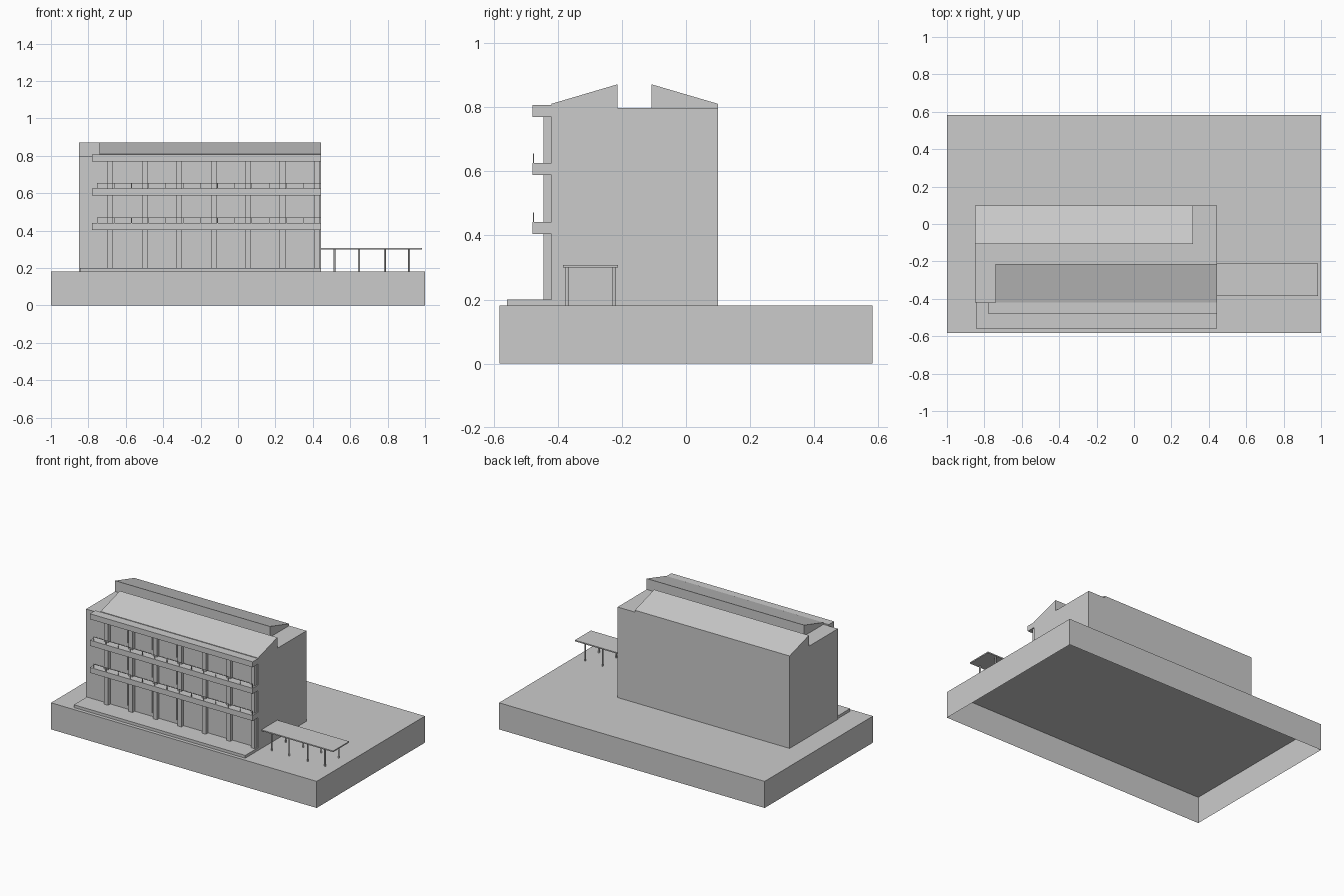
import bpy
import bmesh

cube = bpy.data.objects.get("Cube")
if cube:
    bpy.data.objects.remove(cube, do_unlink=True)

# One plain grey for everything
grey = bpy.data.materials.new("plain_grey")
grey.use_nodes = True
COLOUR = (0.6, 0.6, 0.6, 1)
grey.diffuse_color = COLOUR
grey.node_tree.nodes["Principled BSDF"].inputs["Base Color"].default_value = COLOUR


def finish(name, bm):
    bmesh.ops.recalc_face_normals(bm, faces=bm.faces)
    mesh = bpy.data.meshes.new(name)
    bm.to_mesh(mesh)
    bm.free()
    mesh.materials.append(grey)
    obj = bpy.data.objects.new(name, mesh)
    bpy.context.collection.objects.link(obj)
    return obj


def add_box(bm, x, y, z):
    verts = bmesh.ops.create_cube(bm, size=1)["verts"]
    for v in verts:
        for i, (low, high) in enumerate((x, y, z)):
            v.co[i] = low if v.co[i] < 0 else high
    return verts


def box(name, x, y, z):
    bm = bmesh.new()
    add_box(bm, x, y, z)
    return finish(name, bm)


def prism(name, profile, x):
    """Extrude a (y, z) profile along x."""
    bm = bmesh.new()
    face = bm.faces.new([bm.verts.new((x[0], y, z)) for y, z in profile])
    new = bmesh.ops.extrude_face_region(bm, geom=[face])["geom"]
    moved = [g for g in new if isinstance(g, bmesh.types.BMVert)]
    bmesh.ops.translate(bm, verts=moved, vec=(x[1] - x[0], 0, 0))
    return finish(name, bm)


LEFT, RIGHT = -0.85, 0.445
FRONT, BACK = -0.42, 0.1
GROUND, ROOF = 0.181, 0.797
BEAM_FRONT = -0.478

# Hollow plinth, open underneath
bm = bmesh.new()
add_box(bm, (-1, 1), (-0.582, 0.582), (0, GROUND))
bottom = [f for f in bm.faces if f.calc_center_median().z < 0.01]
bmesh.ops.delete(bm, geom=bottom, context="FACES_ONLY")
finish("plinth", bm)

# Main block, front pavement and the two opposed roof wedges
box("main_block", (LEFT, RIGHT), (FRONT, BACK), (GROUND, ROOF))
box("pavement", (-0.845, RIGHT), (-0.558, FRONT), (GROUND, 0.2))
prism("front_roof", [(FRONT, ROOF), (FRONT, 0.81), (-0.213, 0.871), (-0.213, ROOF)], (-0.74, RIGHT))
prism("back_roof", [(BACK, ROOF), (BACK, 0.81), (-0.108, 0.871), (-0.108, ROOF)], (LEFT, 0.315))

# Balcony slabs and eaves
beams = [("lower_balcony", 0.404, 0.441), ("upper_balcony", 0.588, 0.626), ("eaves", 0.769, 0.806)]
for name, low, high in beams:
    box(name, (-0.78, RIGHT), (BEAM_FRONT, FRONT), (low, high))

# Columns and shallow windows for each storey
columns, windows = bmesh.new(), bmesh.new()
storeys = [(0.2, 0.404), (0.441, 0.588), (0.626, 0.769)]
PITCH = 0.184
for low, high in storeys:
    for i in range(7):
        x = -0.682 + i * PITCH
        add_box(columns, (x - 0.015, x + 0.015), (-0.444, FRONT), (low, high))
        if i < 6:
            mid = x + PITCH / 2
            add_box(windows, (mid - 0.055, mid + 0.055), (FRONT - 0.003, FRONT), (low + 0.025, high - 0.03))
finish("columns", columns)
finish("windows", windows)

# Thin balcony railings
rails = bmesh.new()
for name, low, high in beams[:2]:
    top = high + 0.03
    add_box(rails, (-0.755, RIGHT), (-0.477, -0.474), (top - 0.003, top))
    for i in range(14):
        x = -0.755 + i * 0.092
        add_box(rails, (x, x + 0.003), (-0.477, -0.474), (high, top))
finish("railings", rails)

# Side canopy on round posts
box("canopy_roof", (RIGHT, 0.985), (-0.384, -0.212), (0.3, 0.308))
posts = bmesh.new()
for x in (0.515, 0.647, 0.785, 0.915):
    for y in (-0.371, -0.224):
        verts = bmesh.ops.create_cone(posts, cap_ends=True, segments=12, radius1=0.005,
                                      radius2=0.005, depth=0.3 - GROUND)["verts"]
        bmesh.ops.translate(posts, verts=verts, vec=(x, y, (0.3 + GROUND) / 2))
finish("canopy_posts", posts)
